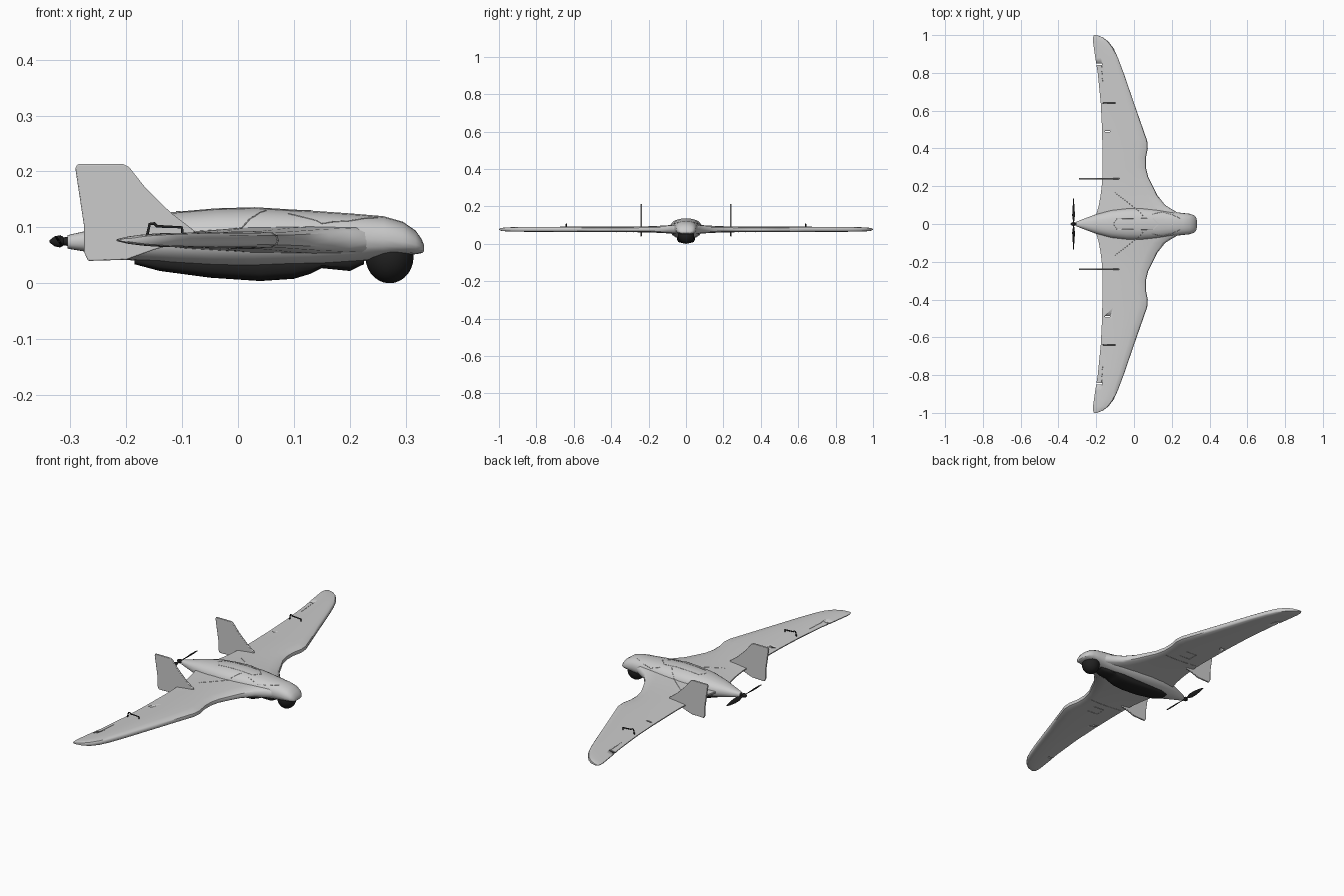
import bpy, bmesh, math
from mathutils import Vector
from mathutils.bvhtree import BVHTree

if "Cube" in bpy.data.objects:
    bpy.data.objects.remove(bpy.data.objects["Cube"])

black = bpy.data.materials.new("black_plastic")
black.diffuse_color = (0.015, 0.015, 0.015, 1)
black.use_nodes = True
black.node_tree.nodes["Principled BSDF"].inputs["Base Color"].default_value = black.diffuse_color


def finish(name, bm, mat=None, angle=35):
    bmesh.ops.recalc_face_normals(bm, faces=bm.faces[:])
    me = bpy.data.meshes.new(name)
    bm.to_mesh(me)
    bm.free()
    for p in me.polygons:
        p.use_smooth = True
    me.set_sharp_from_angle(angle=math.radians(angle))
    ob = bpy.data.objects.new(name, me)
    bpy.context.collection.objects.link(ob)
    if mat:
        me.materials.append(mat)
    return ob


def loft(name, rings, mat=None, angle=35):
    bm = bmesh.new()
    vr = [[bm.verts.new(p) for p in r] for r in rings]
    n = len(vr[0])
    for a, b in zip(vr, vr[1:]):
        for i in range(n):
            j = (i + 1) % n
            bm.faces.new((a[i], a[j], b[j], b[i]))
    bm.faces.new(vr[0])
    bm.faces.new(vr[-1])
    return finish(name, bm, mat, angle)


def oval(x, w, zb, zm, zt, power=0.85, n=20):
    # body cross-section: half width, bottom, widest height, top
    pts = []
    for i in range(n):
        a = 2 * math.pi * i / n
        c, s = math.cos(a), math.sin(a)
        h = zt - zm if s > 0 else zm - zb
        pts.append((x, math.copysign(w * abs(c) ** power, c),
                    zm + math.copysign(h * abs(s) ** power, s)))
    return pts


def tube(name, pts, r, mat=None):
    cu = bpy.data.curves.new(name, 'CURVE')
    cu.dimensions = '3D'
    cu.bevel_depth = r
    cu.bevel_resolution = 1
    cu.use_fill_caps = True
    sp = cu.splines.new('POLY')
    sp.points.add(len(pts) - 1)
    for q, p in zip(sp.points, pts):
        q.co = (*p, 1)
    ob = bpy.data.objects.new(name, cu)
    bpy.context.collection.objects.link(ob)
    if mat:
        cu.materials.append(mat)
    return ob


# Fuselage
body = [(-0.305, .012, .062, .074, .086), (-0.27, .026, .056, .075, .094),
        (-0.2, .052, .042, .076, .112), (-0.12, .074, .033, .078, .127),
        (-0.04, .084, .027, .079, .134), (0.03, .086, .026, .08, .136),
        (0.13, .077, .03, .08, .13), (0.2, .065, .036, .08, .125),
        (0.26, .058, .045, .078, .120), (0.295, .054, .05, .074, .110),
        (0.318, .046, .052, .069, .094), (0.329, .034, .054, .064, .078),
        (0.333, .018, .057, .062, .067)]
fuselage = loft("fuselage", [oval(*s) for s in body])

# Blended wing: span, leading edge, trailing edge, thickness
half = [(0.05, .25, -.2, .052), (0.075, .205, -.193, .048), (0.1, .165, -.186, .044),
        (0.15, .125, -.177, .038), (0.2, .1, -.171, .034), (0.25, .075, -.167, .032),
        (0.3, .063, -.166, .031), (0.35, .063, -.166, .031), (0.4, .073, -.167, .031),
        (0.44, .07, -.168, .031), (0.5, .049, -.169, .03), (0.64, 0, -.176, .029),
        (0.8, -.055, -.192, .027), (0.88, -.085, -.205, .026), (0.93, -.108, -.212, .024),
        (0.965, -.135, -.217, .021), (0.987, -.163, -.217, .016), (1.0, -.195, -.212, .006)]
foil = [(0, 0), (.012, .28), (.05, .44), (.2, .5), (.45, .48), (.75, .32), (1, .08)]


def section(y, le, te, t):
    c = le - te
    up = [(le - c * u, y, .077 + t * v) for u, v in foil]
    low = [(le - c * u, y, .077 - t * v * .95) for u, v in reversed(foil[1:])]
    return up + low


stations = [(-y, l, t, h) for y, l, t, h in reversed(half)] + half
wing = loft("wing", [section(*s) for s in stations], angle=40)

# Surface lookup for seams
trees = []
for ob in (fuselage, wing):
    bm = bmesh.new()
    bm.from_mesh(ob.data)
    trees.append(BVHTree.FromBMesh(bm))
    bm.free()


def seam(name, pts, up=1, r=.0012):
    out = []
    for (x0, y0), (x1, y1) in zip(pts, pts[1:]):
        for k in range(8):
            f = k / 7
            o = Vector((x0 + (x1 - x0) * f, y0 + (y1 - y0) * f, up))
            hits = [t.ray_cast(o, Vector((0, 0, -up)))[0] for t in trees]
            z = [h.z * up for h in hits if h]
            if z:
                out.append((o.x, o.y, max(z) * up))
    tube(name, out, r)


# Elevon gaps through the wing
bm = bmesh.new()
for s in (-1, 1):
    for x, y, l in ((-.195, .845, .05), (-.14, .49, .025)):
        r = bmesh.ops.create_cube(bm, size=1)["verts"]
        bmesh.ops.scale(bm, vec=(l, .007, .1), verts=r)
        bmesh.ops.translate(bm, vec=(x, s * y, .077), verts=r)
cutter = finish("elevon_gap_cutter", bm)
cutter.hide_render = True
cutter.hide_viewport = True
mod = wing.modifiers.new("gaps", 'BOOLEAN')
mod.operation = 'DIFFERENCE'
mod.solver = 'EXACT'
mod.object = cutter

# Belly skid pad
pad = [(-0.185, .022, .034, .042, .05), (-0.14, .038, .022, .036, .05),
       (-0.05, .046, .010, .03, .05), (0.04, .048, .004, .028, .05),
       (0.1, .046, .008, .03, .05), (0.13, .042, .017, .032, .05),
       (0.15, .036, .027, .036, .05), (0.2, .03, .022, .036, .05),
       (0.225, .022, .034, .042, .05)]
loft("belly_pad", [oval(*s, power=.65) for s in pad], black)

# Camera dome under the nose
bm = bmesh.new()
bmesh.ops.create_uvsphere(bm, u_segments=24, v_segments=14, radius=1)
bmesh.ops.scale(bm, vec=(.043, .044, .047), verts=bm.verts)
bmesh.ops.translate(bm, vec=(.271, 0, .047), verts=bm.verts)
finish("camera_dome", bm, black)

# Tail fins
fin = [(-.268, .04), (-.275, .055), (-.275, .1), (-.291, .206), (-.287, .213), (-.205, .213),
       (-.195, .208), (-.165, .17), (-.12, .126), (-.078, .094), (-.078, .08), (-.15, .06), (-.2, .042)]
for s, side in ((1, "left"), (-1, "right")):
    ob = loft(side + "_fin", [[(x, s * .24 + d, z) for x, z in fin] for d in (-.004, .004)])
    bev = ob.modifiers.new("soft_edge", 'BEVEL')
    bev.width = .002
    bev.segments = 2
    # Elevon linkage rod and horn
    y = s * .64
    tube(side + "_linkage", [(-.163, y, .083), (-.158, y, .106), (-.15, y, .107), (-.145, y, .102),
                             (-.1, y, .1), (-.1, y, .086)], .003, black)
    # Wing hinge, hatch and body seams
    seam(side + "_hinge_line", [(-.165, s * .74), (-.172, s * .84)])
    seam(side + "_nose_seam", [(.25, s * .028), (.2, s * .05), (.15, s * .064), (.09, s * .05)])
    seam(side + "_hatch_seam", [(-.11, 0), (-.09, s * .028), (.1, s * .03), (.13, 0)])
    seam(side + "_root_seam", [(-.1, s * .165), (-.04, s * .12), (.0, s * .088), (.03, s * .065), (.05, s * .04)])
    seam(side + "_servo_cover", [(-.02, s * .32), (-.08, s * .32), (-.08, s * .37), (-.02, s * .37)], up=-1)
    seam(side + "_wing_joint", [(.07, s * .28), (-.15, s * .28)], up=-1)

# Motor and propeller
motor = [(-.337, .002), (-.328, .009), (-.318, .011), (-.312, .007), (-.3, .009), (-.295, .012)]
loft("motor_shaft", [oval(x, r, .075 - r, .075, .075 + r, 1, 12) for x, r in motor], black)
blade = [(.0, .008, 50), (.02, .010, 50), (.045, .022, 42), (.075, .022, 32), (.11, .015, 24), (.136, .004, 18)]
for s, side in ((1, "left"), (-1, "right")):
    rings = []
    for y, c, pitch in blade:
        # width stays near the disc plane, twisted along the span
        a = math.radians(pitch) * s
        ring = []
        for k in range(8):
            u = c / 2 * math.cos(k * math.pi / 4)
            v = .0018 * math.sin(k * math.pi / 4)
            ring.append((-.32 + u * math.sin(a) + v * math.cos(a), s * y,
                         .075 + u * math.cos(a) - v * math.sin(a)))
        rings.append(ring)
    loft(side + "_propeller_blade", rings, black)
